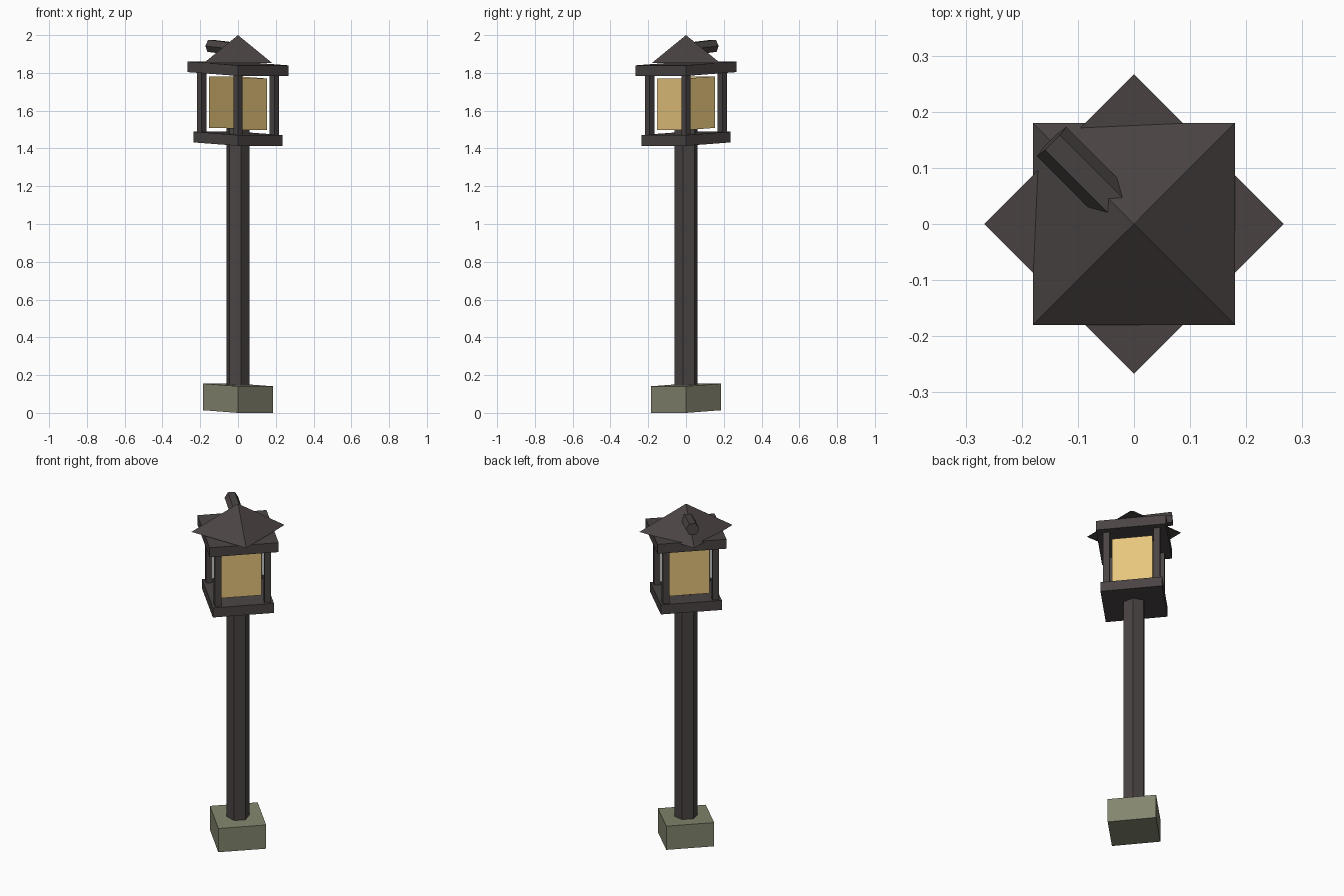
import bpy, bmesh, math
from mathutils import Matrix, Vector

if "Cube" in bpy.data.objects:
    bpy.data.objects.remove(bpy.data.objects["Cube"])

TILT = 0.038  # the boxes lean slightly: higher at back left


def srgb(r, g, b):
    return tuple(((c / 255 + 0.055) / 1.055) ** 2.4 for c in (r, g, b)) + (1.0,)


def material(name, rgb):
    m = bpy.data.materials.new(name)
    m.diffuse_color = srgb(*rgb)
    m.use_nodes = True
    m.node_tree.nodes["Principled BSDF"].inputs["Base Color"].default_value = m.diffuse_color
    return m


stone = material("mossy_stone", (131, 133, 110))
iron = material("dark_iron", (74, 68, 67))
amber = material("amber_glass", (234, 200, 126))


def finish(bm, name, mat):
    bmesh.ops.recalc_face_normals(bm, faces=bm.faces[:])
    me = bpy.data.meshes.new(name)
    bm.to_mesh(me)
    bm.free()
    me.materials.append(mat)
    ob = bpy.data.objects.new(name, me)
    bpy.context.collection.objects.link(ob)
    return ob


def prism(name, mat, sides, r1, r2, z0, z1, turn=0.0, at=(0, 0), tilt=0.0):
    bm = bmesh.new()
    rings = []
    for r, z in ((r1, z0), (r2, z1)):
        n = sides if r > 0 else 1
        ring = []
        for i in range(n):
            a = math.radians(turn) + math.tau * i / sides
            x, y = at[0] + r * math.cos(a), at[1] + r * math.sin(a)
            ring.append(bm.verts.new((x, y, z + tilt * (y - x))))
        rings.append(ring)
    low, high = rings
    bm.faces.new(low[::-1])
    if len(high) > 1:
        bm.faces.new(high)
    for i in range(sides):
        j = (i + 1) % sides
        if len(high) > 1:
            bm.faces.new((low[i], low[j], high[j], high[i]))
        else:
            bm.faces.new((low[i], low[j], high[0]))
    return finish(bm, name, mat)


# stone foot and hexagonal pole
prism("foot", stone, 4, 0.185, 0.185, 0.007, 0.148, tilt=TILT)
prism("pole", iron, 6, 0.0635, 0.0635, 0.10, 1.508, turn=45)

# lantern floor, ceiling and corner bars
prism("lantern_floor", iron, 4, 0.236, 0.236, 1.423, 1.48, tilt=TILT)
prism("lantern_ceiling", iron, 4, 0.267, 0.267, 1.794, 1.85, tilt=TILT)
for i in range(4):
    a = math.pi / 2 * i
    prism("corner_bar_%d" % (i + 1), iron, 4, 0.025, 0.025, 1.46, 1.82,
          at=(0.192 * math.cos(a), 0.192 * math.sin(a)), tilt=TILT)

# pyramid roof
prism("roof", iron, 4, 0.18 * math.sqrt(2), 0, 1.853, 2.0, turn=45)

# three glass panes, front left side is open
R = 0.153
for i in (0, 1, 3):
    bm = bmesh.new()
    vs = []
    for k, z in ((i, 1.503), (i + 1, 1.503), (i + 1, 1.776), (i, 1.776)):
        x, y = R * math.cos(math.pi / 2 * k), R * math.sin(math.pi / 2 * k)
        vs.append(bm.verts.new((x, y, z + TILT * (y - x))))
    face = bm.faces.new(vs)
    face.normal_update()
    ob_me = bpy.data.meshes.new("glass_pane")
    bm.to_mesh(ob_me)
    bm.free()
    ob_me.materials.append(amber)
    bpy.context.collection.objects.link(bpy.data.objects.new("glass_pane_%d" % i, ob_me))

# hexagonal spigot leaving the roof towards the back left
outer, inner = Vector((-0.147, 0.147, 1.943)), Vector((-0.02, 0.02, 1.928))
spigot = prism("roof_spigot", iron, 6, 0.037, 0.037, 0, (outer - inner).length)
z = (outer - inner).normalized()
x = Vector((1, 1, 0)).normalized()
y = z.cross(x)
rot = Matrix((x, y, z)).transposed().to_4x4()
spigot.data.transform(Matrix.Translation(inner) @ rot)
